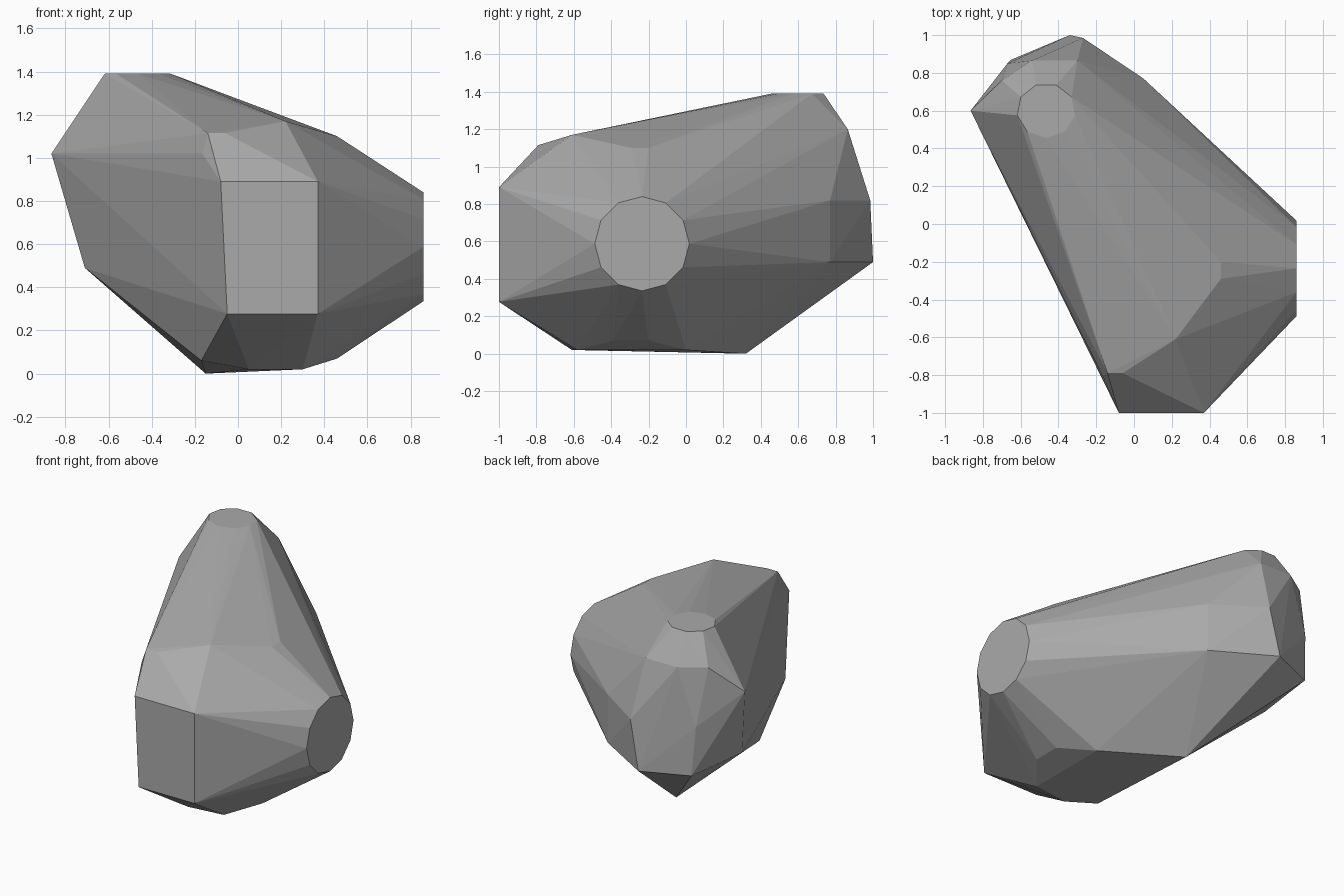
import bpy
import bmesh
from math import cos, sin, tau, radians

cube = bpy.data.objects.get("Cube")
if cube:
    bpy.data.objects.remove(cube, do_unlink=True)


def make_material(name, value):
    """Plain flat grey material."""
    material = bpy.data.materials.new(name)
    material.use_nodes = True
    colour = (value, value, value, 1)
    material.diffuse_color = colour
    material.node_tree.nodes["Principled BSDF"].inputs["Base Color"].default_value = colour
    return material


def ring(count, phase, radius_a, radius_b):
    """Corners of a regular flat polygon around the origin."""
    angles = [radians(phase) + tau * i / count for i in range(count)]
    return [(radius_a * cos(a), radius_b * sin(a)) for a in angles]


def at_height(z, *corners):
    """Corners sharing one height."""
    return [(x, y, z) for x, y in corners]


points = []

# Round flat facet on the +x side
points += [(.86, a - .235, b + .588) for a, b in ring(12, 0, .253, .252)]

# Round flat facet on the raised rear top
points += at_height(1.39, *[(a - .465, b + .6) for a, b in ring(9, 30, .155, .145)])

# Flat front facet
points += at_height(.89, (-.08, -1), (.37, -1))
points += at_height(.277, (-.05, -1), (.37, -1))

# Upper front brow
points += at_height(1.115, (-.14, -.79), (-.06, -.79))
points += [(.22, -.61, 1.17), (-.165, -.805, 1.02)]
points += at_height(1.1, (.46, -.29), (.46, -.2))

# Upper rear shoulder and outer rear corner
points += at_height(1.2, (-.7, .76), (-.54, .865), (-.3, .865), (-.23, .76))
points += [(-.865, .6, 1.02)]

# Rear waist
points += at_height(.82, (-.67, .85), (-.27, .985), (.05, .77))
points += at_height(.49, (-.71, .41), (-.65, .87), (-.34, 1), (.05, .77))

# Underside
points += [(-.15, .32, 0), (-.17, -.55, .06)]
points += at_height(.02, (.05, -.61), (.3, -.58), (.3, 0))
points += at_height(.07, (.46, -.39), (.46, -.2))

# Wrap the corners in one faceted shell
bm = bmesh.new()
for point in points:
    bm.verts.new(point)
hull = bmesh.ops.convex_hull(bm, input=bm.verts[:])
spare = {v for v in hull["geom_interior"] + hull["geom_unused"]
         if isinstance(v, bmesh.types.BMVert)}
bmesh.ops.delete(bm, geom=list(spare), context="VERTS")

# Merge coplanar triangles into clean facets
bmesh.ops.dissolve_limit(bm, angle_limit=radians(1), verts=bm.verts[:], edges=bm.edges[:])
bmesh.ops.recalc_face_normals(bm, faces=bm.faces[:])

mesh = bpy.data.meshes.new("boulder")
bm.to_mesh(mesh)
bm.free()
mesh.materials.append(make_material("stone grey", .4))
boulder = bpy.data.objects.new("boulder", mesh)
bpy.context.collection.objects.link(boulder)
